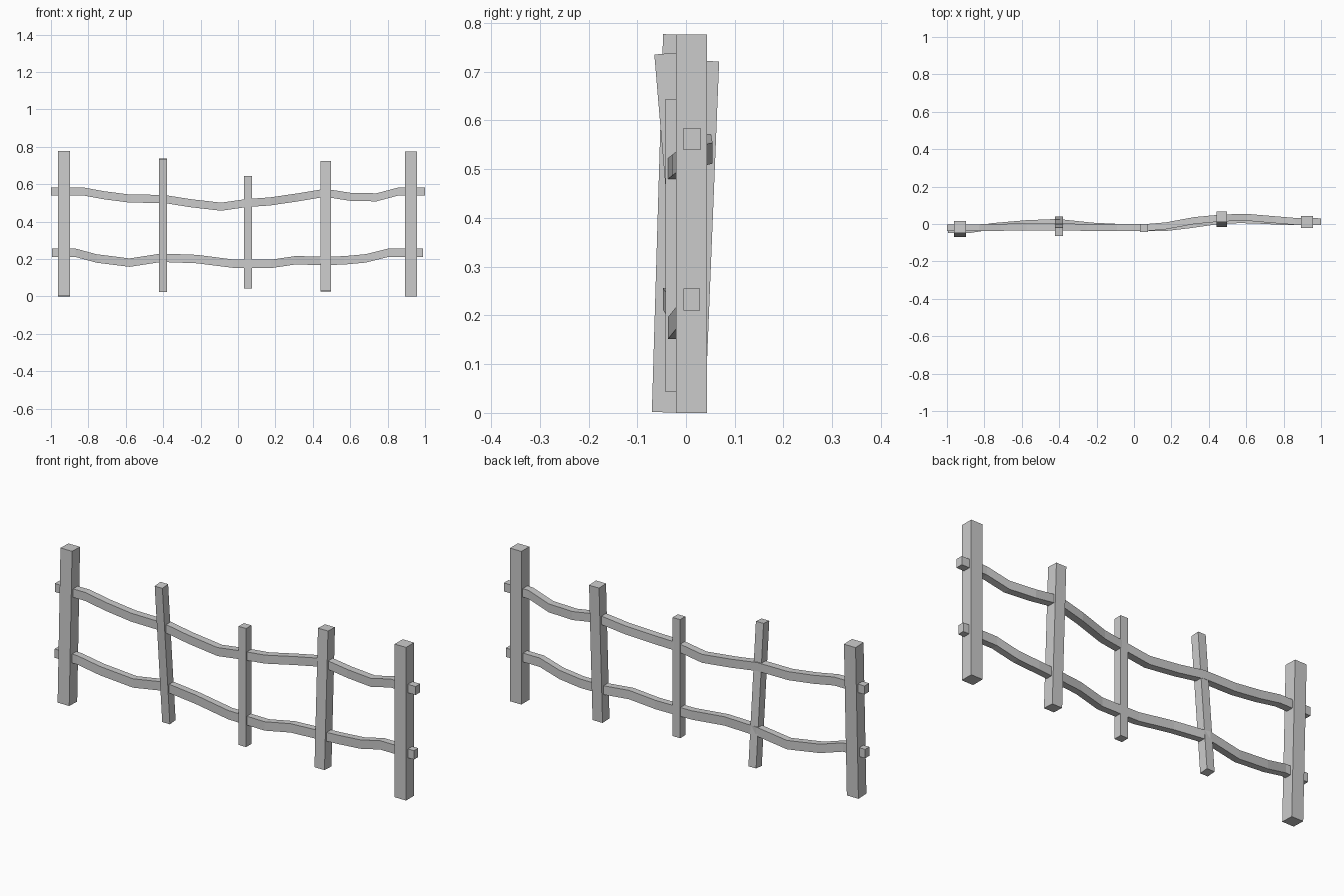
import bpy, bmesh, math


def make_object(name, bm):
    bmesh.ops.recalc_face_normals(bm, faces=bm.faces)
    mesh = bpy.data.meshes.new(name)
    bm.to_mesh(mesh)
    bm.free()
    obj = bpy.data.objects.new(name, mesh)
    bpy.context.collection.objects.link(obj)
    return obj


def post(name, x, width, depth, z0, z1, y0, y1):
    """Square post leaning from y0 at the bottom to y1 at the top."""
    bm = bmesh.new()
    bmesh.ops.create_cube(bm, size=1)
    bmesh.ops.scale(bm, vec=(width, depth, math.hypot(z1 - z0, y1 - y0)), verts=bm.verts)
    obj = make_object(name, bm)
    obj.location = (x, (y0 + y1) / 2, (z0 + z1) / 2)
    obj.rotation_euler.x = -math.atan2(y1 - y0, z1 - z0)


def rail(name, path, depth, height):
    """Rectangular section swept along a crooked path."""
    bm = bmesh.new()
    d, h = depth / 2, height / 2
    rings = [[bm.verts.new((x, y + sy * d, z + sz * h))
              for sy, sz in ((-1, -1), (1, -1), (1, 1), (-1, 1))] for x, y, z in path]
    for a, b in zip(rings, rings[1:]):
        for i in range(4):
            j = (i + 1) % 4
            bm.faces.new((a[i], a[j], b[j], b[i]))
    bm.faces.new(rings[0])
    bm.faces.new(rings[-1])
    make_object(name, bm)


# End posts and thinner pickets between them
post("left_end_post", -0.93, 0.065, 0.064, 0.001, 0.776, -0.038, -0.015)
post("left_picket", -0.40, 0.043, 0.046, 0.025, 0.737, 0.018, -0.042)
post("middle_picket", 0.054, 0.042, 0.042, 0.043, 0.644, -0.021, -0.021)
post("right_picket", 0.468, 0.056, 0.056, 0.028, 0.722, 0.012, 0.040)
post("right_end_post", 0.925, 0.064, 0.064, 0.0, 0.776, 0.011, 0.011)

# Crooked rails threaded through the posts
rail("upper_rail", [
    (-1.0, -0.020, 0.562), (-0.83, -0.020, 0.562), (-0.715, -0.018, 0.541),
    (-0.575, -0.015, 0.523), (-0.40, -0.016, 0.522), (-0.255, -0.018, 0.499),
    (-0.09, -0.018, 0.480), (0.05, -0.020, 0.500), (0.17, -0.010, 0.508),
    (0.32, 0.018, 0.530), (0.465, 0.032, 0.554), (0.60, 0.036, 0.533),
    (0.74, 0.024, 0.530), (0.86, 0.014, 0.562), (1.0, 0.012, 0.562)], 0.037, 0.043)
rail("lower_rail", [
    (-0.995, -0.030, 0.234), (-0.87, -0.030, 0.234), (-0.755, -0.012, 0.203),
    (-0.58, 0.003, 0.181), (-0.41, 0.010, 0.207), (-0.22, -0.010, 0.200),
    (-0.03, -0.019, 0.176), (0.175, -0.020, 0.174), (0.31, -0.004, 0.194),
    (0.44, 0.015, 0.190), (0.567, 0.022, 0.193), (0.685, 0.018, 0.204),
    (0.80, 0.012, 0.233), (0.99, 0.012, 0.233)], 0.034, 0.045)
